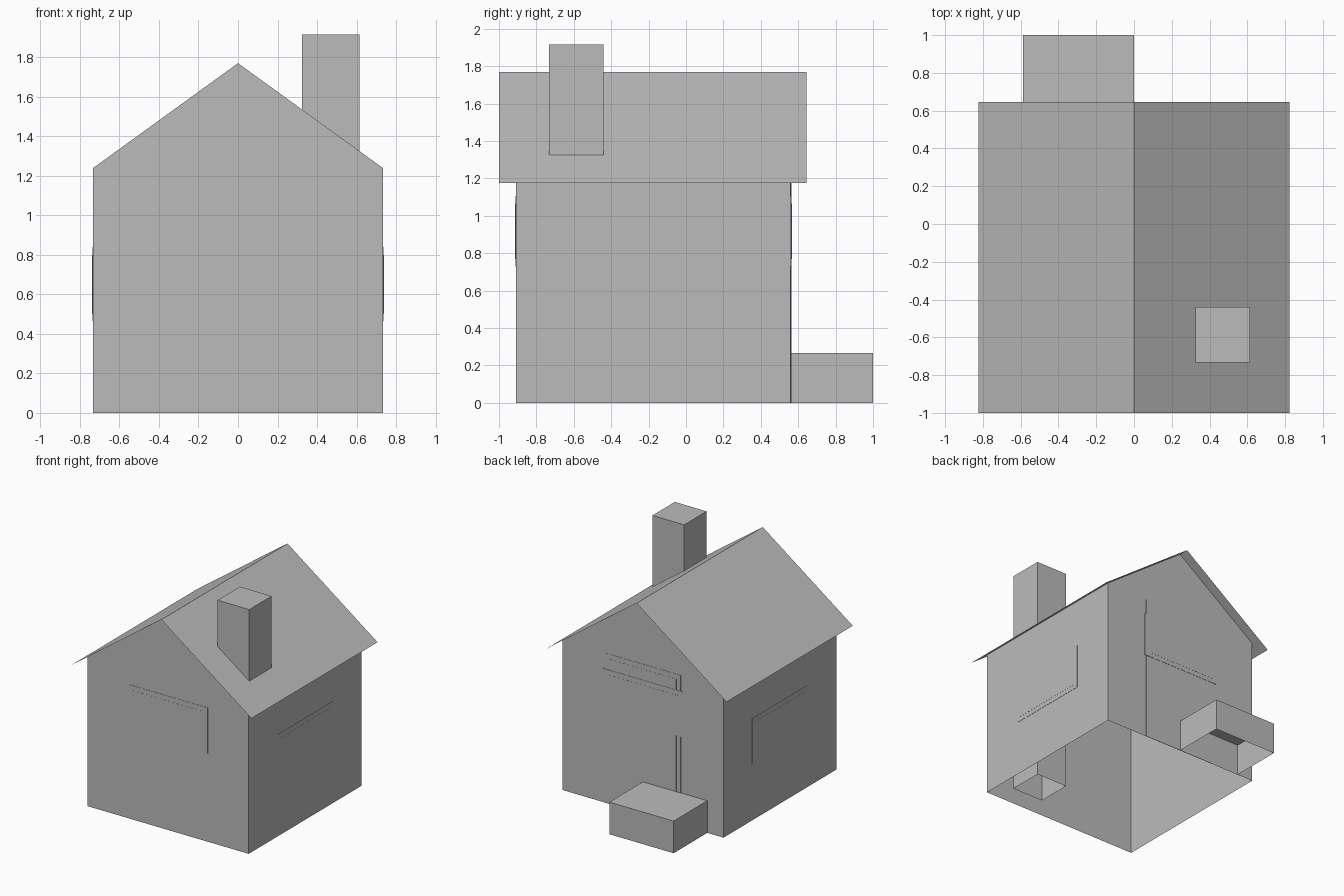
import bpy
import bmesh
from mathutils import Vector

if "Cube" in bpy.data.objects:
    bpy.data.objects.remove(bpy.data.objects["Cube"])

GREY = bpy.data.materials.new("plain_grey")
GREY.diffuse_color = (0.5, 0.5, 0.5, 1)
GREY.use_nodes = True
GREY.node_tree.nodes["Principled BSDF"].inputs["Base Color"].default_value = GREY.diffuse_color

# Main house dimensions
HALF_W = 0.735
FRONT, BACK = -0.91, 0.56
RIDGE, EAVE, EAVE_X = 1.77, 1.175, 0.822
PITCH = (RIDGE - EAVE) / EAVE_X
WALL_TOP = RIDGE - PITCH * HALF_W
MID_Y = (FRONT + BACK) / 2


def finish(name, bm):
    mesh = bpy.data.meshes.new(name)
    bm.to_mesh(mesh)
    bm.free()
    mesh.materials.append(GREY)
    obj = bpy.data.objects.new(name, mesh)
    bpy.context.collection.objects.link(obj)
    return obj


def box(name, lo, hi, open_side):
    """Box between two corners, left open towards one direction."""
    lo, hi = Vector(lo), Vector(hi)
    bm = bmesh.new()
    bmesh.ops.create_cube(bm, size=1)
    for v in bm.verts:
        v.co = (lo + hi) / 2 + v.co * (hi - lo)
    bm.normal_update()
    side = Vector(open_side)
    hidden = [f for f in bm.faces if f.normal.dot(side) > 0.9]
    bmesh.ops.delete(bm, geom=hidden, context='FACES')
    return finish(name, bm)


def sweep(name, profile, y0, y1, caps):
    """Sheet swept along y from an x-z profile, with optional end walls."""
    bm = bmesh.new()
    ends = [[bm.verts.new((x, y, z)) for x, z in profile] for y in (y0, y1)]
    near, far = ends
    for i in range(len(profile) - 1):
        # the pitched part between the wall tops is covered by the roof
        if caps and 0 < i < len(profile) - 2:
            continue
        bm.faces.new((near[i], far[i], far[i + 1], near[i + 1]))
    if caps:
        bm.faces.new(near)
        bm.faces.new(far[::-1])
    bmesh.ops.recalc_face_normals(bm, faces=bm.faces)
    return finish(name, bm)


def plate(name, side, half, z0, z1, proud):
    """Thin plate on one wall, centred along it."""
    if side in ("front", "back"):
        d = -1 if side == "front" else 1
        wall = FRONT if d < 0 else BACK
        ys = sorted((wall, wall + d * proud))
        return box(name, (-half, ys[0], z0), (half, ys[1], z1), (0, -d, 0))
    d = -1 if side == "left" else 1
    xs = sorted((d * HALF_W, d * (HALF_W + proud)))
    return box(name, (xs[0], MID_Y - half, z0), (xs[1], MID_Y + half, z1), (-d, 0, 0))


# Walls: gabled shell without a floor
sweep("walls", [(HALF_W, 0), (HALF_W, WALL_TOP), (0, RIDGE),
                (-HALF_W, WALL_TOP), (-HALF_W, 0)], FRONT, BACK, True)

# Roof: two thin pitched sheets overhanging the walls
roof = sweep("roof", [(EAVE_X, EAVE), (0, RIDGE), (-EAVE_X, EAVE)], -1.0, 0.645, False)
if roof.data.polygons[0].normal.z < 0:
    roof.data.flip_normals()

# Chimney runs from the ground through the roof, step sits at the back
box("chimney", (0.325, -0.732, 0), (0.615, -0.44, 1.915), (0, 0, -1))
box("back_step", (-0.587, BACK, 0), (0, 1.0, 0.265), (0, 0, -1))

# Door
plate("door_frame", "back", 0.345, 0, 1.235, 0.002)
plate("door_panel", "back", 0.305, 0, 1.195, 0.003)

# Windows: (wall, bottom of frame, extra depth over the door)
for side, z, extra in (("front", 0.73, 0), ("back", 0.73, 0.003),
                       ("left", 0.465, 0), ("right", 0.465, 0)):
    plate(side + "_window_frame", side, 0.362, z, z + 0.375, 0.002 + extra)
    plate(side + "_window_pane", side, 0.323, z + 0.038, z + 0.335, 0.003 + extra)
